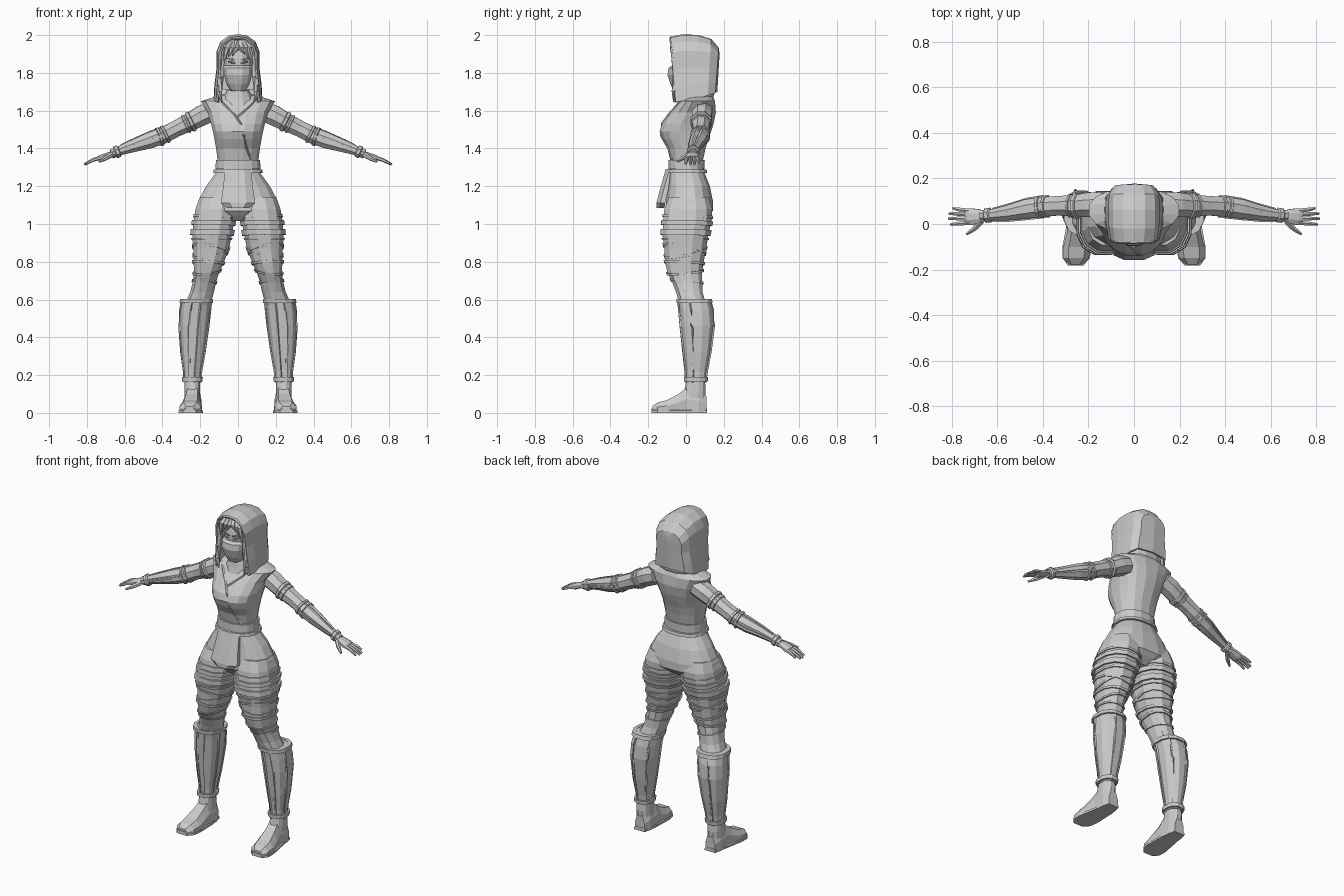
import bpy, bmesh, math
from mathutils import Vector
from mathutils.bvhtree import BVHTree

grey = bpy.data.materials.new("plain_grey")
grey.diffuse_color = (0.6, 0.6, 0.6, 1)


def make(name, rings, mirror=False, closed=True, loop=False, caps=True, thick=0):
    """Skin a row of point rings; optionally add a mirrored twin."""
    n, m = len(rings[0]), len(rings)
    faces = []
    for i in range(m if loop else m - 1):
        for j in range(n if closed else n - 1):
            a, b, k = i * n, (i + 1) % m * n, (j + 1) % n
            faces.append((a + j, a + k, b + k, b + j))
    if caps and not loop:
        faces += [tuple(range(n)), tuple(range((m - 1) * n, m * n))]
    for s in ((1, -1) if mirror else (1,)):
        me = bpy.data.meshes.new(name)
        me.from_pydata([(s * p[0], p[1], p[2]) for r in rings for p in r], [], faces)
        bm = bmesh.new()
        bm.from_mesh(me)
        bmesh.ops.remove_doubles(bm, verts=bm.verts, dist=1e-5)
        bmesh.ops.recalc_face_normals(bm, faces=bm.faces)
        bm.to_mesh(me)
        bm.free()
        me.materials.append(grey)
        ob = bpy.data.objects.new(name + (("_left" if s > 0 else "_right") if mirror else ""), me)
        bpy.context.collection.objects.link(ob)
        if thick:
            mod = ob.modifiers.new("thickness", 'SOLIDIFY')
            mod.thickness, mod.offset = thick, 0
    return ob


def spot(row, a, out=0, z=None):
    """Point at angle a on a rounded section (z, x0, x1, y0, y1)."""
    zz, x0, x1, y0, y1 = row
    c, s = math.cos(a), math.sin(a)
    c, s = [math.copysign(abs(v) ** 0.85, v) for v in (c, s)]
    return Vector(((x0 + x1) / 2 + c * ((x1 - x0) / 2 + out),
                   (y0 + y1) / 2 + s * ((y1 - y0) / 2 + out), zz if z is None else z))


def section(table, z):
    t = sorted(table)
    for a, b in zip(t, t[1:]):
        if z <= b[0]:
            f = max(0, (z - a[0]) / (b[0] - a[0]))
            return tuple(p + (q - p) * f for p, q in zip(a, b))
    return t[-1]


def angles(n):
    return [math.tau * (i + 0.5) / n for i in range(n)]


def body(name, table, n=12, mirror=False):
    return make(name, [[spot(r, a) for a in angles(n)] for r in table], mirror)


def band(name, table, z, h, out, n=12, tilt=0, mirror=False):
    """Square-edged strap around a body, optionally slanting."""
    rings = []
    for a in angles(n):
        zc = z + tilt * math.cos(a + 0.9)
        rings.append([spot(section(table, zc + d), a, o, zc + d)
                      for o, d in ((-.01, -h / 2), (out, -h / 2), (out, h / 2), (-.01, h / 2))])
    make(name, rings, mirror, loop=True)


def tube(name, pts, radii, n=8, mirror=False, flat=1):
    pts = [Vector(p) for p in pts]
    rings = []
    for i, p in enumerate(pts):
        t = (pts[min(i + 1, len(pts) - 1)] - pts[max(i - 1, 0)]).normalized()
        side = t.cross(Vector((0, 0, 1)))
        side = side.normalized() if side.length > .05 else Vector((1, 0, 0))
        up = side.cross(t)
        rings.append([p + (side * math.cos(a) + up * math.sin(a) * flat) * radii[i] for a in angles(n)])
    make(name, rings, mirror)


# vest with shoulder caps
vest = [(1.29, -.112, .112, -.085, .09), (1.34, -.11, .11, -.085, .092),
        (1.40, -.118, .118, -.10, .105), (1.45, -.127, .127, -.128, .12),
        (1.49, -.135, .135, -.142, .135), (1.53, -.145, .145, -.13, .148),
        (1.59, -.163, .163, -.085, .16), (1.65, -.2, .2, -.035, .155),
        (1.675, -.12, .12, -.01, .145), (1.69, -.07, .07, 0, .12)]
chest = body("vest", vest, 16)

# raised vest edging laid over the chest
tree = BVHTree.FromPolygons([v.co for v in chest.data.vertices],
                            [tuple(p.vertices) for p in chest.data.polygons])


def edging(name, pts):
    out = []
    for x, z in pts:
        hit = tree.ray_cast(Vector((x, -1, z)), Vector((0, 1, 0)))[0]
        out.append(hit if hit else Vector((x, 0, z)))
    tube(name, out, [.006] * len(out), 4)


edging("long_lapel", [(-.10, 1.66), (-.06, 1.62), (-.02, 1.58), (.015, 1.53), (.03, 1.47), (.045, 1.4), (.07, 1.34)])
edging("short_lapel", [(.10, 1.66), (.06, 1.62), (.02, 1.585), (-.005, 1.565)])

# belt, hips and front panel
hips = [(1.31, -.112, .112, -.085, .092), (1.27, -.12, .12, -.09, .10), (1.2, -.172, .172, -.095, .128),
        (1.12, -.215, .215, -.108, .145), (1.07, -.225, .225, -.112, .145), (1.045, -.15, .15, -.09, .12),
        (1.015, -.05, .05, -.06, .08)]
body("hips", hips, 16)
band("belt", vest, 1.315, .05, .009, 16)
band("belt_cord", hips, 1.28, .018, .014, 16)
make("front_panel", [[(-w, y1, z), (-w, y0 + .02, z), (-w / 2, y0, z), (w / 2, y0, z), (w, y0 + .02, z), (w, y1, z)]
                     for z, w, y0, y1 in ((1.29, .07, -.108, -.08), (1.2, .078, -.133, -.09),
                                          (1.11, .09, -.157, -.11), (1.085, .06, -.157, -.115))])

# trouser legs and wraps
thigh = [(1.14, .02, .205, -.095, .125), (1.08, .01, .228, -.118, .143), (1.02, .015, .238, -.125, .14),
         (.94, .03, .245, -.128, .122), (.87, .045, .24, -.118, .11), (.79, .075, .237, -.112, .095),
         (.74, .098, .235, -.1, .088), (.69, .115, .242, -.075, .088), (.64, .125, .255, -.055, .09),
         (.57, .145, .285, -.035, .11)]
body("trouser_leg", thigh, 12, True)
for z, h, out, tilt in ((1.04, .014, .006, .006), (1.005, .024, .01, .005), (.955, .03, .012, .004),
                        (.92, .012, .007, 0), (.865, .012, .006, .03), (.85, .012, .006, -.03),
                        (.795, .014, .008, .008), (.745, .012, .008, -.012), (.695, .012, .006, .01)):
    band("leg_wrap", thigh, z, h, out, 12, tilt, True)

# tall shin guards with straps
shin = [(.6, .14, .298, -.043, .128), (.54, .147, .308, -.037, .145), (.46, .155, .312, -.03, .15),
        (.32, .175, .302, -.015, .132), (.22, .193, .288, -.003, .112), (.16, .198, .286, 0, .105)]
body("shin_guard", shin, 12, True)
for z in (.592, .178):
    band("shin_strap", shin, z, .022, .011, 12, 0, True)
for i in (2, 4, 6, 8, 9, 11):
    a = angles(12)[i]
    tube("shin_ridge", [spot(r, a) for r in shin], [.007] * len(shin), 4, True)

# ankles and feet
body("ankle", [(.19, .2, .282, .004, .1), (.12, .2, .285, -.01, .106), (.05, .195, .285, -.03, .106)], 12, True)


def sole_row(y, x, w, z, z0=0):
    return [(x - w, y, z0), (x + w, y, z0), (x + w, y, z * .55), (x + w * .6, y, z), (x - w * .6, y, z), (x - w, y, z * .55)]


make("foot", [sole_row(*r) for r in ((.108, .24, .032, .09), (.07, .24, .046, .12), (0, .24, .046, .13),
     (-.04, .245, .05, .1), (-.1, .25, .06, .068), (-.15, .254, .056, .055), (-.178, .256, .032, .035))], True)
make("sole", [sole_row(*r) for r in ((.11, .24, .036, .022), (.03, .24, .05, .022),
     (-.1, .25, .064, .022), (-.15, .254, .06, .022), (-.182, .256, .034, .022))], True)

# arms
arm = [(.13, .088, 1.6), (.19, .085, 1.575), (.25, .08, 1.542), (.33, .08, 1.503), (.4, .076, 1.467),
       (.47, .066, 1.442), (.55, .05, 1.415), (.62, .04, 1.39), (.67, .036, 1.37)]
tube("arm", arm, [.055, .058, .052, .046, .047, .046, .036, .027, .026], 8, True)
for name, x, w, r in (("upper_arm_band", .25, .012, .06), ("sleeve_hem", .275, .008, .056),
                      ("elbow_band", .385, .009, .053), ("forearm_band", .415, .009, .054),
                      ("wrist_cuff", .64, .014, .035)):
    for p, q in zip(arm, arm[1:]):
        if p[0] <= x < q[0]:
            P, Q = Vector(p), Vector(q)
            c, d = P.lerp(Q, (x - p[0]) / (q[0] - p[0])), (Q - P).normalized() * w
            tube(name, [c - d, c - d * .6, c + d * .6, c + d], [r - .008, r, r, r - .008], 8, True)
for k in (0, 2, 4):
    o = Vector((0, math.cos(k * 1.57 / 2) * .04, math.sin(k * 1.57 / 2) * .04))
    tube("forearm_ridge", [Vector(p) + o * f for p, f in zip(arm[4:8], (1.15, 1.1, .88, .65))], [.007] * 4, 4, True)

# hands
tube("palm", [(.65, .036, 1.376), (.685, .034, 1.366), (.72, .032, 1.352), (.735, .032, 1.346)],
     [.024, .034, .04, .036], 8, True, .45)
for y0, y1, x1, z1 in ((.006, -.002, .805, 1.318), (.024, .024, .815, 1.315), (.042, .046, .812, 1.316), (.057, .069, .795, 1.325)):
    tube("finger", [(.715, y0, 1.354), (.765, (y0 + y1) / 2, 1.34), (x1, y1, z1)], [.011, .01, .006], 6, True)
tube("thumb", [(.67, .012, 1.366), (.70, -.02, 1.348), (.735, -.045, 1.33)], [.015, .012, .006], 6, True)

# neck, head and mask
body("neck", [(1.74, -.045, .045, -.02, .08), (1.68, -.05, .05, -.025, .1), (1.6, -.08, .08, -.03, .12)], 10)
body("collar", [(1.71, -.058, .058, -.035, .1), (1.66, -.085, .085, -.045, .13), (1.61, -.09, .09, -.06, .13)], 12)
body("head", [(1.97, -.05, .05, -.02, .1), (1.93, -.075, .075, -.055, .13), (1.87, -.08, .08, -.068, .14),
              (1.8, -.075, .075, -.07, .13), (1.74, -.06, .06, -.065, .1), (1.71, -.03, .03, -.05, .06)], 12)
mask = [(1.838, -.076, .076, -.078, .08), (1.825, -.079, .079, -.095, .08), (1.79, -.076, .076, -.1, .07),
        (1.74, -.063, .063, -.085, .06), (1.705, -.04, .04, -.068, .04)]
body("face_mask", mask, 12)

# eyes, brows and fringe
tube("eye", [(.014, -.07, 1.85), (.03, -.071, 1.857), (.052, -.06, 1.86)], [.003, .008, .003], 6, True)
tube("brow", [(.01, -.07, 1.865), (.032, -.07, 1.873), (.06, -.055, 1.877)], [.004, .005, .003], 4, True)
for x0, x1, z1 in ((-.06, -.075, 1.85), (-.035, -.05, 1.885), (-.01, -.03, 1.89), (.015, .035, 1.9), (.04, .06, 1.87), (.06, .078, 1.84)):
    tube("fringe_lock", [(x0 * .7, -.04, 1.965), (x0, -.07, 1.93), (x1, -.068, z1)], [.018, .016, .002], 5)
tube("side_lock", [(.06, -.04, 1.95), (.086, -.055, 1.88), (.088, -.055, 1.78), (.1, -.06, 1.7), (.085, -.065, 1.645)],
     [.012, .016, .016, .016, .003], 5, True)

# hood: arches swept from the face opening to the back
arch = ((1.12, 0), (1.08, .22), (.97, .5), (.97, .76), (.8, .9), (.42, .985))
arch = list(arch) + [(0, 1)] + [(-x, t) for x, t in reversed(arch)]
rows = []
for yt, yb, w, zb, zt in ((-.08, -.05, .098, 1.645, 1.985), (-.02, 0, .108, 1.655, 1.998), (.06, .06, .11, 1.665, 1.995),
                          (.13, .115, .108, 1.68, 1.975), (.168, .15, .085, 1.695, 1.93), (.172, .16, 0, 1.7, 1.9)):
    rows.append([(x * w, yb + (yt - yb) * t, zb + (zt - zb) * t) for x, t in arch])
make("hood", rows, closed=False, caps=False, thick=.012)
tube("hood_trim", rows[0], [.008] * len(rows[0]), 5)
body("hood_drape", [(1.715, -.1, .1, .03, .155), (1.685, -.115, .115, .0, .152), (1.655, -.11, .11, .0, .14)], 12)
